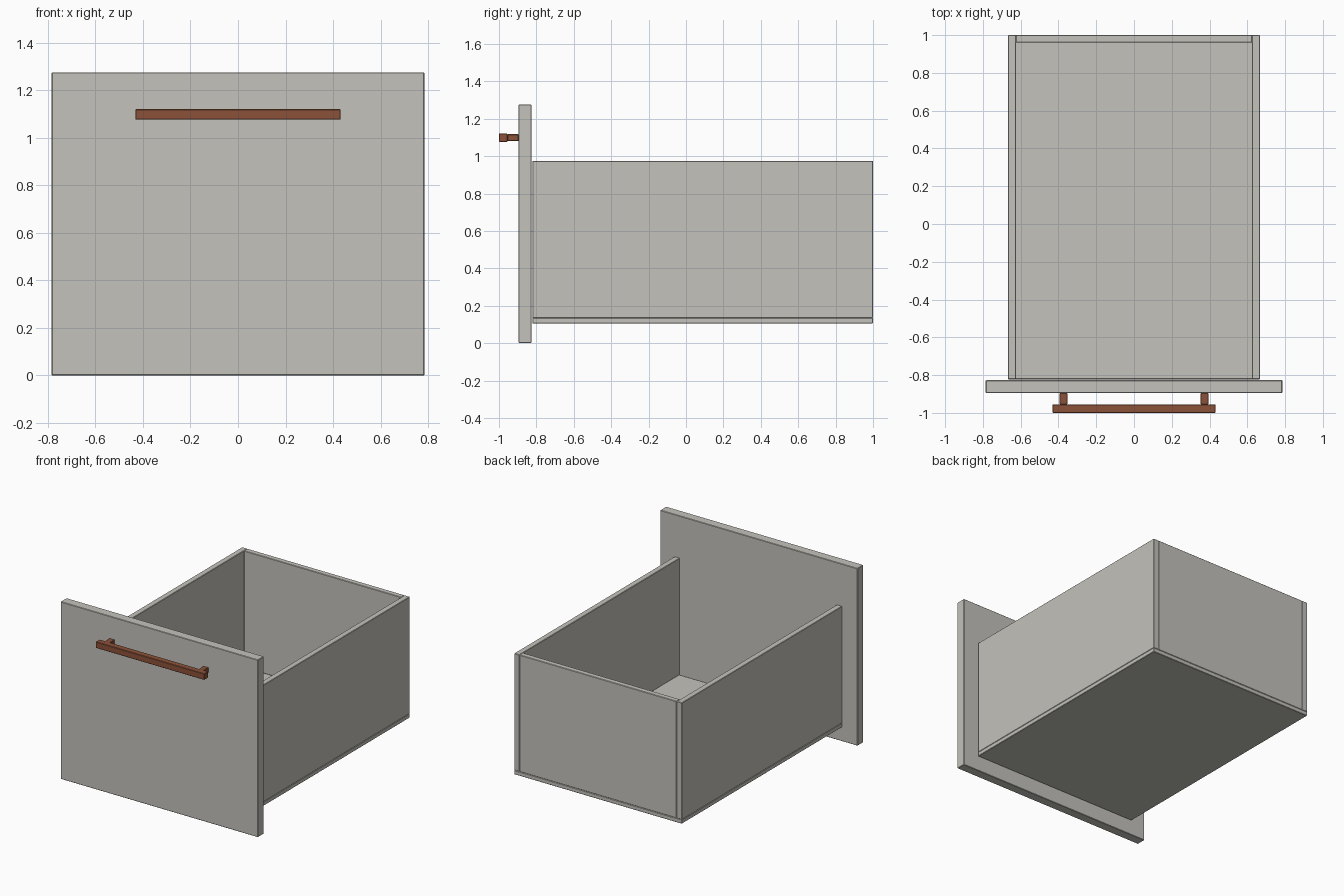
import bpy
import bmesh
from mathutils import Vector

cube = bpy.data.objects.get("Cube")
if cube:
    bpy.data.objects.remove(cube, do_unlink=True)


def material(name, rgb):
    mat = bpy.data.materials.new(name)
    mat.use_nodes = True
    mat.diffuse_color = (*rgb, 1)
    mat.node_tree.nodes["Principled BSDF"].inputs["Base Color"].default_value = (*rgb, 1)
    return mat


grey = material("warm grey board", (0.55, 0.54, 0.50))
brown = material("copper brown", (0.26, 0.085, 0.042))


def board(name, low, high, mat, edge=0.003):
    """Box between two corners with slightly eased edges."""
    low, high = Vector(low), Vector(high)
    bm = bmesh.new()
    bmesh.ops.create_cube(bm, size=1)
    bmesh.ops.scale(bm, vec=high - low, verts=bm.verts)
    mesh = bpy.data.meshes.new(name)
    bm.to_mesh(mesh)
    bm.free()
    mesh.materials.append(mat)
    obj = bpy.data.objects.new(name, mesh)
    obj.location = (low + high) / 2
    bpy.context.collection.objects.link(obj)
    bevel = obj.modifiers.new("eased edges", 'BEVEL')
    bevel.width = edge
    bevel.segments = 1
    return obj


# Drawer dimensions
outer, inner = 0.667, 0.625
box_front, box_back, back_inner = -0.822, 1.0, 0.96
base_z, floor_z, rim_z = 0.105, 0.135, 0.975

# Front panel and floor
board("front_panel", (-0.785, -0.895, 0), (0.785, -0.827, 1.275), grey)
board("bottom_board", (-outer, box_front, base_z), (outer, box_back, floor_z), grey)

# Walls
board("back_board", (-inner, back_inner, floor_z), (inner, box_back, rim_z), grey)
for name, side in (("left", 1), ("right", -1)):
    xs = sorted((side * inner, side * outer))
    board(name + "_side_board", (xs[0], box_front, floor_z), (xs[1], box_back, rim_z), grey)

    # Handle posts
    x = side * 0.373
    board(name + "_handle_post", (x - 0.021, -0.955, 1.08), (x + 0.021, -0.895, 1.117), brown)

# Handle bar
board("handle_bar", (-0.432, -1.0, 1.076), (0.432, -0.955, 1.121), brown)
